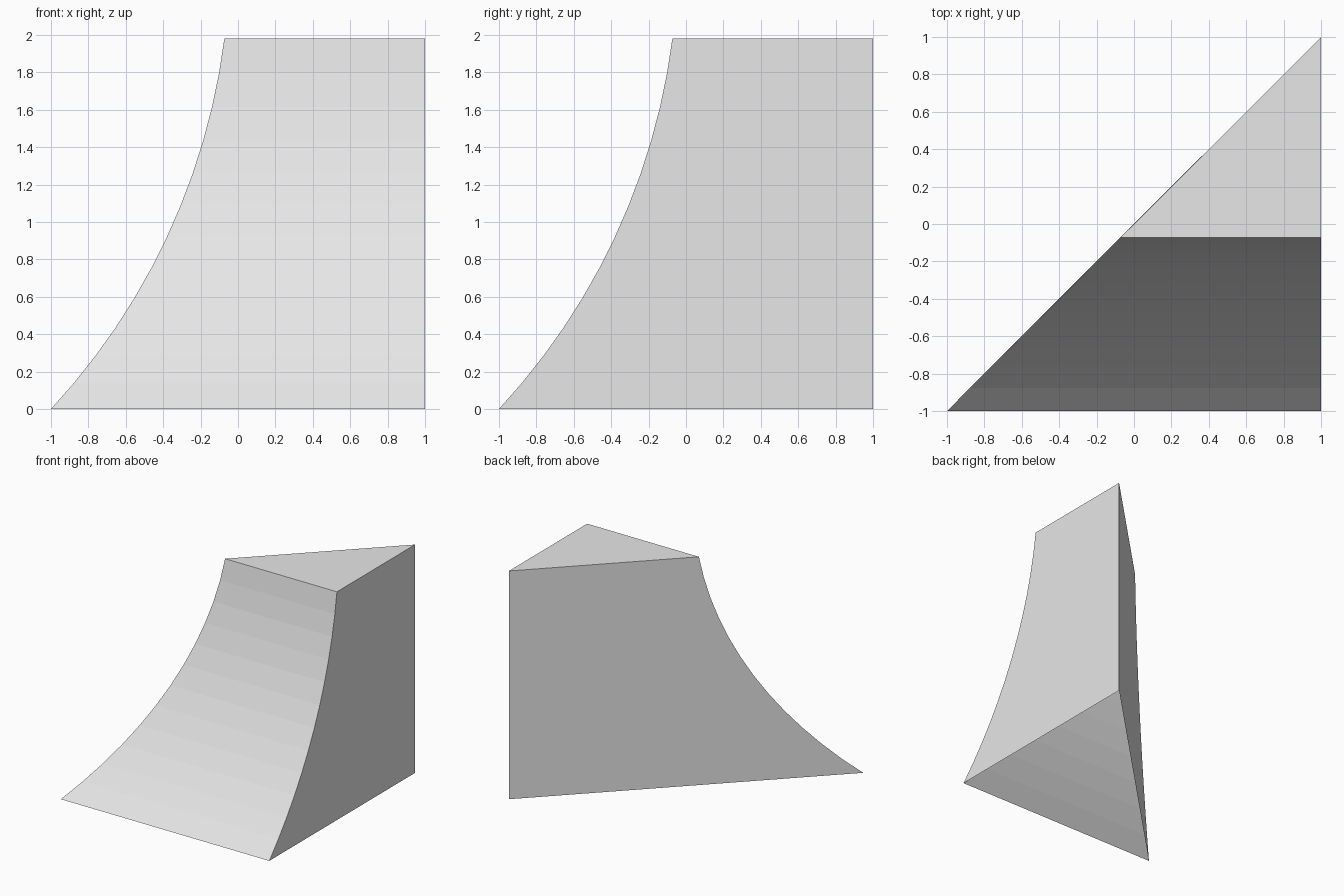
import bpy
import bmesh
import math

cube = bpy.data.objects.get("Cube")
if cube:
    bpy.data.objects.remove(cube, do_unlink=True)

# Plain light grey material
grey = bpy.data.materials.new("light_grey")
grey.use_nodes = True
colour = (0.8, 0.8, 0.8, 1)
grey.diffuse_color = colour
grey.node_tree.nodes["Principled BSDF"].inputs["Base Color"].default_value = colour

# Ramp profile: circular arc from the toe up to the lip
STEPS = 12
TOP = 1.98
RADIUS = 3.574
CENTRE_Y, CENTRE_Z = -3.618, 2.433
start = math.atan2(0 - CENTRE_Z, -1 - CENTRE_Y)
end = math.asin((TOP - CENTRE_Z) / RADIUS)
profile = []
for i in range(STEPS + 1):
    a = start + (end - start) * i / STEPS
    profile.append((CENTRE_Y + RADIUS * math.cos(a), CENTRE_Z + RADIUS * math.sin(a)))
profile[0] = (-1, 0)

bm = bmesh.new()
# Mitred edge follows the diagonal x = y; outer edge lies on x = 1
mitre = [bm.verts.new((y, y, z)) for y, z in profile]
outer = [bm.verts.new((1, y, z)) for y, z in profile]
back_low = bm.verts.new((1, 1, 0))
back_high = bm.verts.new((1, 1, TOP))

# Curved ramp surface
for i in range(STEPS):
    bm.faces.new((mitre[i], outer[i], outer[i + 1], mitre[i + 1]))
# Outer side, diagonal side and top deck; the underside stays open
bm.faces.new([outer[0], back_low, back_high] + outer[:0:-1])
bm.faces.new([back_low] + mitre + [back_high])
bm.faces.new((mitre[-1], outer[-1], back_high))

mesh = bpy.data.meshes.new("corner_ramp")
bm.to_mesh(mesh)
bm.free()
mesh.materials.append(grey)
ramp = bpy.data.objects.new("corner_ramp", mesh)
bpy.context.collection.objects.link(ramp)
